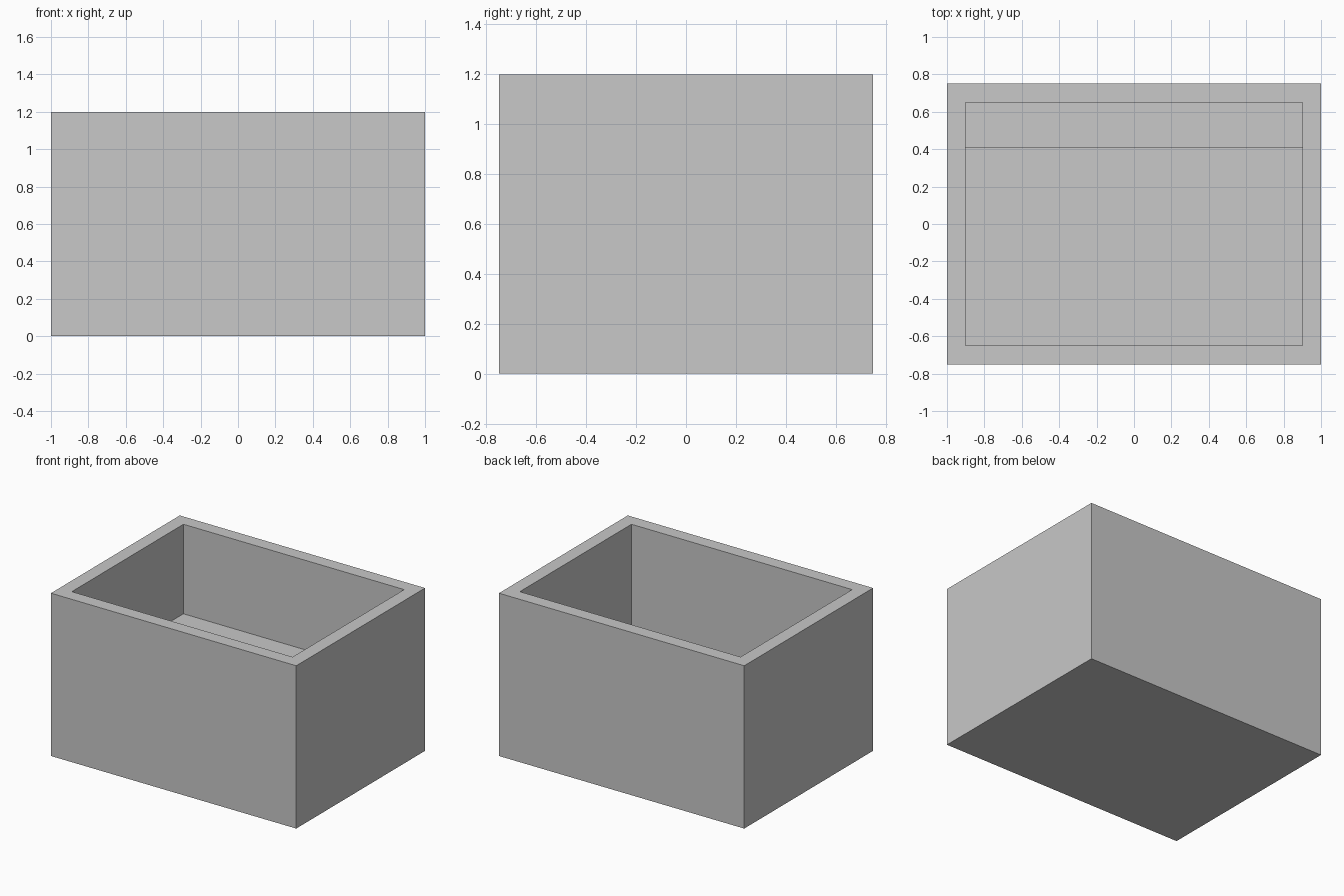
import bpy
import bmesh
from mathutils import Matrix

WIDTH, DEPTH, HEIGHT = 2.0, 1.5, 1.2
WALL = 0.1
LEDGE_Z, LEDGE_FRONT = 0.54, 0.41
FLOOR_Z = 0.1

cube = bpy.data.objects.get("Cube")
if cube:
    bpy.data.objects.remove(cube, do_unlink=True)


def make_material(name, color):
    mat = bpy.data.materials.new(name)
    mat.use_nodes = True
    mat.diffuse_color = color
    mat.node_tree.nodes["Principled BSDF"].inputs["Base Color"].default_value = color
    return mat


def sink(bm, face, z):
    """Push a horizontal face straight down to height z and return it."""
    new = bmesh.ops.extrude_face_region(bm, geom=[face])["geom"]
    if face.is_valid:
        bmesh.ops.delete(bm, geom=[face], context="FACES_ONLY")
    for v in new:
        if isinstance(v, bmesh.types.BMVert):
            v.co.z = z
    return next(f for f in new if isinstance(f, bmesh.types.BMFace))


# Outer block
bm = bmesh.new()
bmesh.ops.create_cube(bm, size=1, matrix=Matrix.Translation((0, 0, HEIGHT / 2))
                      @ Matrix.Diagonal((WIDTH, DEPTH, HEIGHT, 1)))

# Rim and upper cavity, down to the ledge
top = max(bm.faces, key=lambda f: f.calc_center_median().z)
bmesh.ops.inset_region(bm, faces=[top], thickness=WALL, use_even_offset=True)
ledge = sink(bm, top, LEDGE_Z)

# Lower cavity in front of the ledge
bmesh.ops.bisect_plane(bm, geom=[ledge, *ledge.edges, *ledge.verts],
                       plane_co=(0, LEDGE_FRONT, 0), plane_no=(0, 1, 0))
level = [f for f in bm.faces if all(abs(v.co.z - LEDGE_Z) < 0.001 for v in f.verts)]
sink(bm, min(level, key=lambda f: f.calc_center_median().y), FLOOR_Z)

bmesh.ops.recalc_face_normals(bm, faces=bm.faces)
mesh = bpy.data.meshes.new("open_box")
bm.to_mesh(mesh)
bm.free()
mesh.materials.append(make_material("plain grey", (0.58, 0.58, 0.58, 1)))
box = bpy.data.objects.new("open_box_with_ledge", mesh)
bpy.context.collection.objects.link(box)
